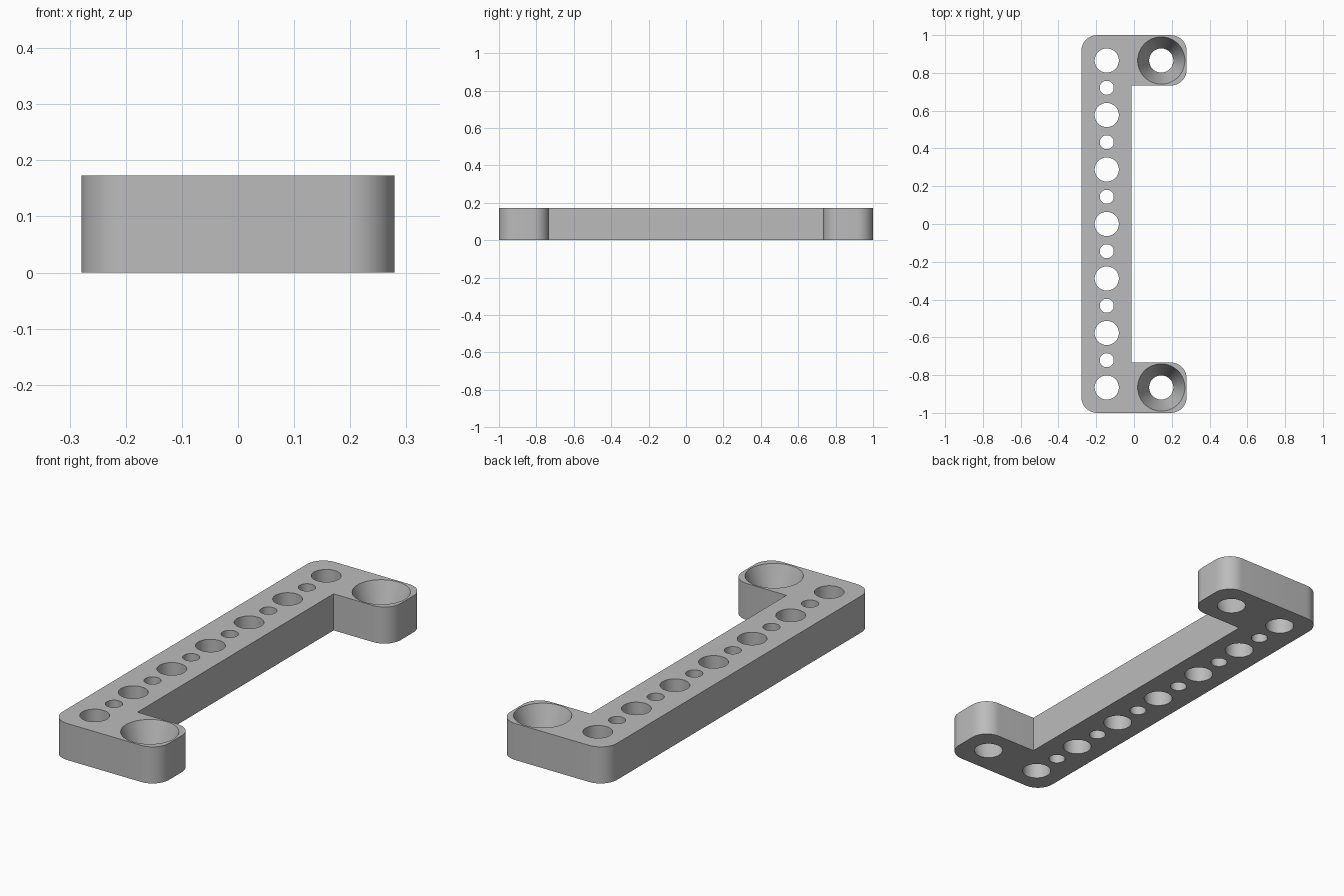
import bpy, bmesh, math
from mathutils import Vector, Matrix

cube = bpy.data.objects.get("Cube")
if cube:
    bpy.data.objects.remove(cube, do_unlink=True)

HEIGHT = 0.173
HALF_X, HALF_Y = 0.279, 1.0
INNER_X, INNER_Y = -0.013, 0.733
CORNER = 0.085
PITCH = 0.2885
ROW_X = PITCH / 2
BIG, SMALL, SINK = 0.064, 0.037, 0.125

grey = bpy.data.materials.new("plain_grey")
grey.use_nodes = True
colour = (0.5, 0.5, 0.5, 1)
grey.diffuse_color = colour
grey.node_tree.nodes["Principled BSDF"].inputs["Base Color"].default_value = colour


def make_object(name, bm):
    bmesh.ops.recalc_face_normals(bm, faces=bm.faces)
    mesh = bpy.data.meshes.new(name)
    bm.to_mesh(mesh)
    bm.free()
    mesh.materials.append(grey)
    obj = bpy.data.objects.new(name, mesh)
    bpy.context.collection.objects.link(obj)
    return obj


def arc(x, y, sx, sy, start, steps=12):
    """Quarter round at the outer corner (x, y), counter-clockwise."""
    cx, cy = x - sx * CORNER, y - sy * CORNER
    angles = [math.radians(start + 90 * i / steps) for i in range(steps + 1)]
    return [(cx + CORNER * math.cos(a), cy + CORNER * math.sin(a)) for a in angles]


# Bracket body: a C-shaped outline with rounded outer corners
arm_end = arc(HALF_X, -HALF_Y, 1, -1, 270) + arc(HALF_X, -INNER_Y, 1, 1, 0)
front_half = arc(-HALF_X, -HALF_Y, -1, -1, 180) + arm_end + [(INNER_X, -INNER_Y)]
outline = front_half + [(x, -y) for x, y in reversed(front_half)]
bm = bmesh.new()
base = bm.faces.new([bm.verts.new((x, y, 0)) for x, y in outline])
top = bmesh.ops.extrude_face_region(bm, geom=[base])
moved = [v for v in top["geom"] if isinstance(v, bmesh.types.BMVert)]
bmesh.ops.translate(bm, verts=moved, vec=Vector((0, 0, HEIGHT)))
body = make_object("bracket_body", bm)

# Hole cutters: radii are given at the lower and upper surfaces
cut = bmesh.new()


def add_hole(x, y, low, high):
    over = 0.2  # share of the height the cutter sticks out at each end
    grow = (high - low) * over
    bmesh.ops.create_cone(
        cut, cap_ends=True, segments=64, radius1=low - grow, radius2=high + grow,
        depth=HEIGHT * (1 + 2 * over), matrix=Matrix.Translation((x, y, HEIGHT / 2)))


# Row of alternating large and small holes along the bar
for i in range(-6, 7):
    r = BIG if i % 2 == 0 else SMALL
    add_hole(-ROW_X, i * PITCH / 2, r, r)

# Tapered screw holes in the two arms
for side in (-1, 1):
    add_hole(ROW_X, side * 3 * PITCH, BIG, SINK)

cutter = make_object("hole_cutter", cut)
cutter.hide_render = True

# Cut the holes and discard the cutter
mod = body.modifiers.new("holes", "BOOLEAN")
mod.operation = "DIFFERENCE"
mod.solver = "EXACT"
mod.object = cutter
bpy.ops.object.select_all(action="DESELECT")
body.select_set(True)
bpy.context.view_layer.objects.active = body
bpy.ops.object.modifier_apply(modifier=mod.name)
bpy.data.objects.remove(cutter, do_unlink=True)

bpy.ops.object.shade_smooth_by_angle(angle=math.radians(30))
